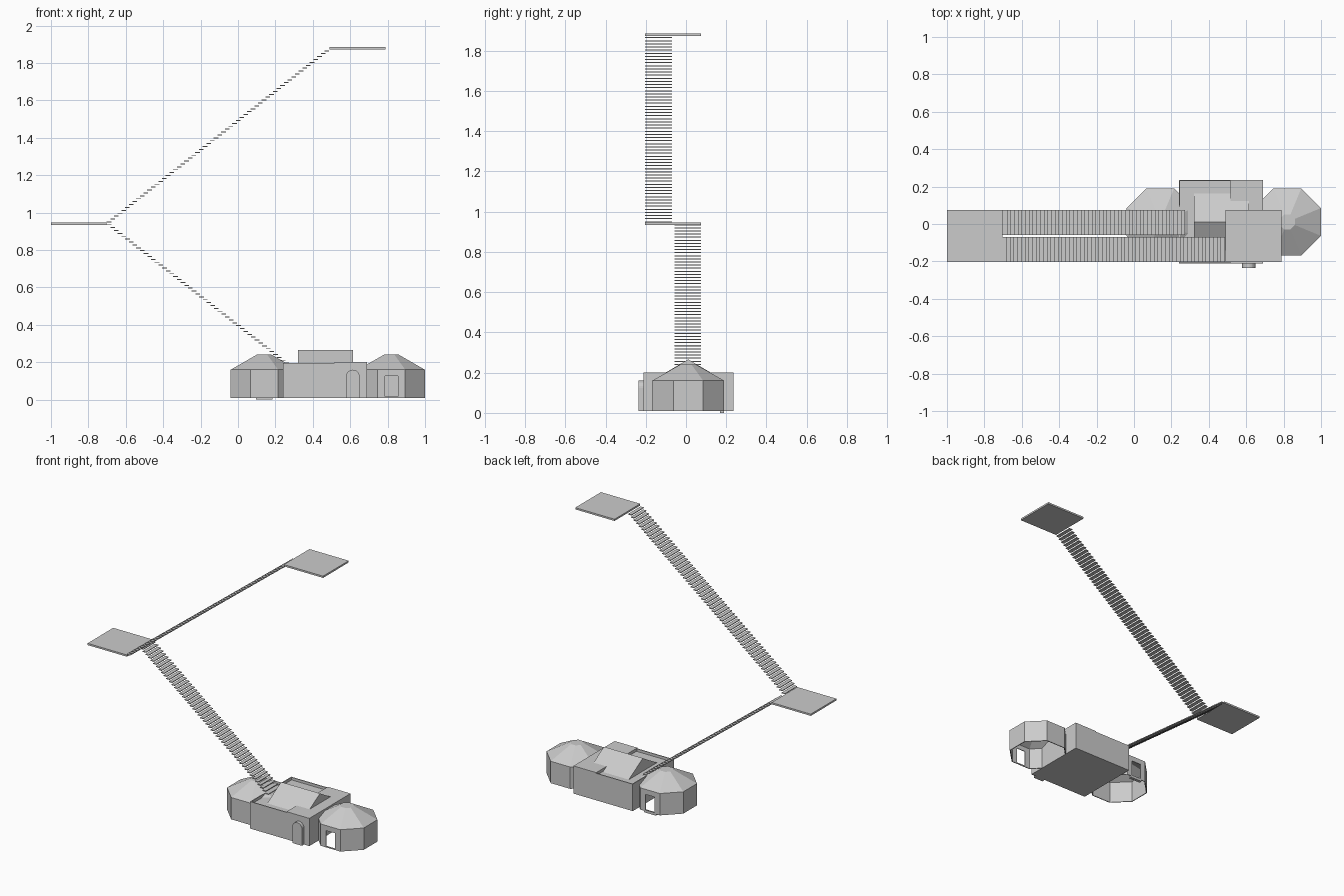
import bpy, bmesh, math

if "Cube" in bpy.data.objects:
    bpy.data.objects.remove(bpy.data.objects["Cube"])


def mesh_object(name, bm):
    bmesh.ops.recalc_face_normals(bm, faces=bm.faces)
    me = bpy.data.meshes.new(name)
    bm.to_mesh(me)
    bm.free()
    ob = bpy.data.objects.new(name, me)
    bpy.context.collection.objects.link(ob)
    return ob


def add_box(bm, x0, x1, y0, y1, z0, z1):
    v = bmesh.ops.create_cube(bm, size=1)["verts"]
    bmesh.ops.scale(bm, vec=(x1 - x0, y1 - y0, z1 - z0), verts=v)
    bmesh.ops.translate(bm, vec=((x0 + x1) / 2, (y0 + y1) / 2, (z0 + z1) / 2), verts=v)


def boxes(name, *dims):
    bm = bmesh.new()
    for d in dims:
        add_box(bm, *d)
    return mesh_object(name, bm)


def prism(name, profile, offset):
    bm = bmesh.new()
    f = bm.faces.new([bm.verts.new(p) for p in profile])
    r = bmesh.ops.extrude_face_region(bm, geom=[f])
    bmesh.ops.translate(bm, vec=offset,
                        verts=[g for g in r["geom"] if isinstance(g, bmesh.types.BMVert)])
    return mesh_object(name, bm)


def stairs(name, start, end, n, y0, y1):
    dx = (end[0] - start[0]) / (n - 1)
    dz = (end[1] - start[1]) / (n - 1)
    d = 0.0125
    boxes(name, *[(start[0] + i * dx - d, start[0] + i * dx + d, y0, y1,
                   start[1] + i * dz - 0.0025, start[1] + i * dz + 0.0025)
                  for i in range(n)])


def tower(name, cx, door_y):
    # open-bottomed octagonal shell: wall ring, eaves, truncated roof
    cy, bm, rings = 0.011, bmesh.new(), []
    for apothem, z in ((0.179, 0.01), (0.179, 0.16), (0.04, 0.24)):
        r = apothem / math.cos(math.pi / 8)
        rings.append([bm.verts.new((cx + r * math.cos(math.pi / 8 + k * math.pi / 4),
                                    cy + r * math.sin(math.pi / 8 + k * math.pi / 4), z))
                      for k in range(8)])
    for a, b in zip(rings, rings[1:]):
        for k in range(8):
            j = (k + 1) % 8
            bm.faces.new((a[k], a[j], b[j], b[k]))
    bm.faces.new(rings[-1])
    ob = mesh_object(name, bm)
    shell = ob.modifiers.new("shell", "SOLIDIFY")
    shell.thickness, shell.offset = 0.006, -1
    # doorway
    cutter = boxes("door_cutter", (cx - 0.035, cx + 0.035, door_y - 0.04, door_y + 0.04, 0.018, 0.125))
    cutter.hide_render = True
    cut = ob.modifiers.new("doorway", "BOOLEAN")
    cut.operation, cut.solver, cut.object = "DIFFERENCE", "EXACT", cutter
    bpy.context.view_layer.objects.active = ob
    bpy.ops.object.modifier_apply(modifier="shell")
    bpy.ops.object.modifier_apply(modifier="doorway")
    bpy.data.objects.remove(cutter)


# main hall: body with sunken roof, parapet walls and raised roof slab
X0, X1, Y0, Y1, T = 0.24, 0.69, -0.212, 0.235, 0.006
boxes("hall_body", (X0, X1, Y0, Y1, 0.01, 0.177))
boxes("parapet",
      (X0, X1, Y0, Y0 + T, 0.177, 0.195), (X0, X1, Y1 - T, Y1, 0.177, 0.195),
      (X0, X0 + T, Y0 + T, Y1 - T, 0.177, 0.195), (X1 - T, X1, Y0 + T, Y1 - T, 0.177, 0.195))
boxes("raised_roof_slab", (0.517, X1, Y0, Y1, 0.18, 0.2))

# gabled roof over the hall
prism("gable_roof", [(0.32, -0.143, 0.176), (0.32, 0.165, 0.176), (0.32, 0.011, 0.266)], (0.295, 0, 0))

# arched front door
arch = [(0.578, -0.235, 0.01), (0.65, -0.235, 0.01)]
arch += [(0.614 + 0.036 * math.cos(i * math.pi / 12), -0.235,
          0.124 + 0.036 * math.sin(i * math.pi / 12)) for i in range(13)]
prism("front_door", arch, (0, 0.025, 0))

# side towers
tower("right_tower", 0.82, -0.168)
tower("left_tower", 0.14, 0.19)
boxes("left_tower_sill", (0.095, 0.185, 0.17, 0.19, 0.0, 0.012))

# stairs and landings
stairs("lower_stairs", (-0.69, 0.935), (0.26, 0.195), 49, -0.058, 0.075)
stairs("upper_stairs", (-0.69, 0.95), (0.475, 1.865), 60, -0.203, -0.07)
boxes("middle_landing", (-1.0, -0.702, -0.203, 0.075, 0.934, 0.946))
boxes("top_landing", (0.49, 0.788, -0.203, 0.075, 1.873, 1.885))
